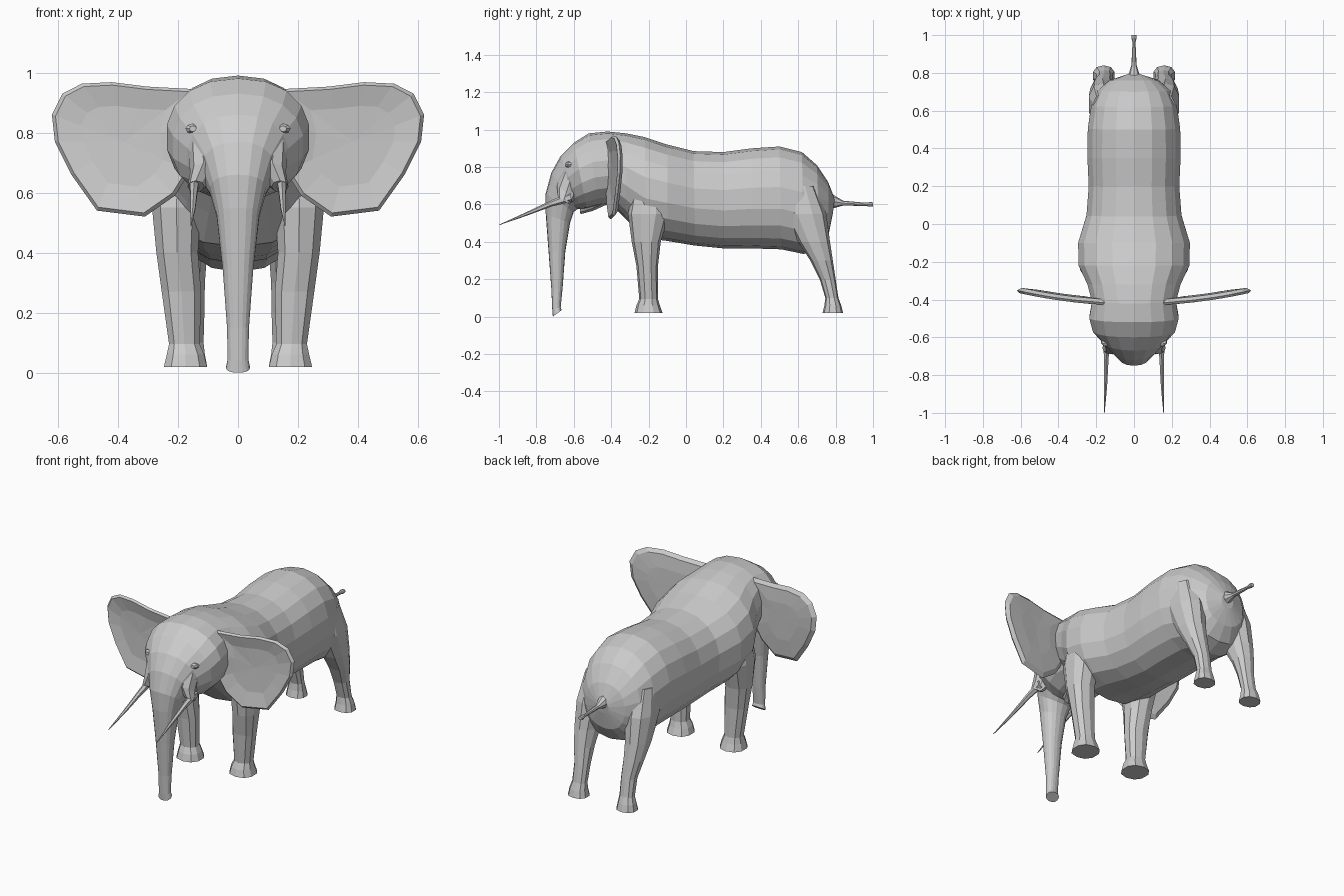
import bpy, bmesh
from math import sin, cos, pi, copysign


def finish(name, bm):
    bmesh.ops.recalc_face_normals(bm, faces=bm.faces)
    me = bpy.data.meshes.new(name)
    bm.to_mesh(me)
    bm.free()
    ob = bpy.data.objects.new(name, me)
    bpy.context.collection.objects.link(ob)
    return ob


def loft(name, rings, n=10, power=2.0):
    """Skin rings given as (y1, z1, y2, z2, x centre, half width)."""
    bm = bmesh.new()
    loops = []
    for y1, z1, y2, z2, xc, w in rings:
        loop = []
        for i in range(n):
            a = 2 * pi * i / n
            c = copysign(abs(cos(a)) ** (2 / power), cos(a))
            s = copysign(abs(sin(a)) ** (2 / power), sin(a))
            loop.append(bm.verts.new((xc + w * s,
                                      (y1 + y2) / 2 + c * (y1 - y2) / 2,
                                      (z1 + z2) / 2 + c * (z1 - z2) / 2)))
        loops.append(loop)
    for a, b in zip(loops, loops[1:]):
        for i in range(n):
            j = (i + 1) % n
            bm.faces.new((a[i], a[j], b[j], b[i]))
    bm.faces.new(loops[0])
    bm.faces.new(loops[-1])
    return finish(name, bm)


def leg(name, rows, side):
    """Rows: (z, front y, back y, inner x, outer x)."""
    return loft(name, [(f, z, b, z, side * (i + o) / 2, (o - i) / 2)
                       for z, f, b, i, o in rows], 10, 2.3)


# Body, head and trunk: top edge, bottom edge, half width from rump to trunk tip
spine = [(.795, .63, .785, .55, .04), (.76, .72, .765, .45, .13),
         (.70, .81, .715, .37, .195), (.62, .88, .63, .335, .23),
         (.50, .91, .51, .36, .248), (.35, .90, .35, .365, .25),
         (.20, .88, .20, .365, .243), (.04, .885, .05, .38, .255),
         (-.10, .92, -.10, .405, .30), (-.22, .96, -.22, .42, .297),
         (-.32, .98, -.32, .52, .25), (-.42, .99, -.40, .60, .225),
         (-.52, .98, -.47, .59, .24), (-.60, .93, -.53, .575, .22),
         (-.67, .86, -.56, .575, .17), (-.72, .77, -.58, .575, .125),
         (-.75, .66, -.60, .56, .095), (-.75, .55, -.62, .50, .072),
         (-.735, .35, -.645, .35, .052), (-.72, .15, -.66, .15, .037),
         (-.715, .04, -.67, .05, .035), (-.712, .0, -.665, .035, .04)]
body = loft("body", [(a, b, c, d, 0, w) for a, b, c, d, w in spine], 18, 2.25)

# Legs, cheeks, jaw and tail, fused into the body
front = [(.02, -.275, -.125, .10, .25), (.06, -.265, -.14, .11, .24),
         (.095, -.25, -.15, .125, .232), (.27, -.265, -.15, .12, .257),
         (.40, -.29, -.135, .13, .275), (.55, -.31, -.09, .12, .29),
         (.70, -.28, -.11, .13, .27)]
hind = [(.02, .73, .84, .10, .22), (.06, .74, .83, .108, .212),
        (.10, .745, .815, .113, .20), (.20, .715, .80, .11, .20),
        (.30, .665, .785, .108, .22), (.40, .60, .77, .10, .235),
        (.55, .52, .75, .08, .243), (.70, .52, .69, .10, .22)]
parts = []
for s in (-1, 1):
    parts.append(leg("front_leg", front, s))
    parts.append(leg("hind_leg", hind, s))
    parts.append(loft("cheek", [(-.65, .80, -.56, .74, s * .12, .045),
                                (-.69, .70, -.59, .63, s * .115, .045),
                                (-.685, .64, -.625, .60, s * .14, .028)], 8))
parts.append(loft("jaw", [(-.40, .70, -.40, .61, 0, .10),
                          (-.50, .66, -.50, .565, 0, .075),
                          (-.57, .62, -.565, .548, 0, .03)], 8))
parts.append(loft("tail", [(.75, .68, .75, .54, 0, .06),
                           (.79, .65, .79, .58, 0, .03),
                           (.84, .62, .84, .594, 0, .014),
                           (.96, .609, .96, .592, 0, .008),
                           (.985, .613, .985, .588, 0, .014),
                           (1.0, .611, 1.0, .589, 0, .013)], 8))
for p in parts:
    m = body.modifiers.new("fuse", 'BOOLEAN')
    m.operation = 'UNION'
    m.solver = 'EXACT'
    m.object = p
bpy.context.view_layer.update()
fused = bpy.data.meshes.new_from_object(
    body.evaluated_get(bpy.context.evaluated_depsgraph_get()))
body.modifiers.clear()
body.data = fused
for p in parts:
    bpy.data.objects.remove(p)

# Ears: thin fans with a flat front and a domed back
outline = [(.15, .945), (.30, .953), (.42, .968), (.52, .963), (.585, .93),
           (.62, .86), (.61, .77), (.555, .66), (.47, .54), (.31, .52),
           (.21, .59), (.16, .67), (.18, .82)]


def ear_y(x):
    return -.425 + .07 * (x / .62) ** 2


def ear(side):
    bm = bmesh.new()
    cx, cz, n = .38, .77, len(outline)

    def ring(scale, dy):
        pts = [(cx + (x - cx) * scale, cz + (z - cz) * scale) for x, z in outline]
        return [bm.verts.new((side * x, ear_y(x) + dy, z)) for x, z in pts]
    loops = [ring(.6, .008), ring(.95, -.008), ring(1, .004), ring(.9, .022), ring(.5, .03)]
    for a, b in zip(loops, loops[1:]):
        for i in range(n):
            j = (i + 1) % n
            bm.faces.new((a[i], a[j], b[j], b[i]))
    for loop, dy in ((loops[0], .012), (loops[-1], .03)):
        mid = bm.verts.new((side * cx, ear_y(cx) + dy, cz))
        for i in range(n):
            bm.faces.new((loop[i], loop[(i + 1) % n], mid))
    return finish("ear", bm)


# Ears, tusks and eyes on both sides
for s in (-1, 1):
    ear(s)
    loft("tusk", [(-.62, .665, -.61, .615, s * .145, .02),
                  (-.72, .622, -.715, .59, s * .147, .014),
                  (-.86, .556, -.857, .538, s * .15, .009),
                  (-1.0, .492, -1.0, .489, s * .157, .002)], 6)
    loft("eye", [(-.645, .823, -.645, .803, s * .150, .012),
                 (-.632, .830, -.632, .796, s * .153, .022),
                 (-.600, .825, -.600, .800, s * .155, .018)], 8)
